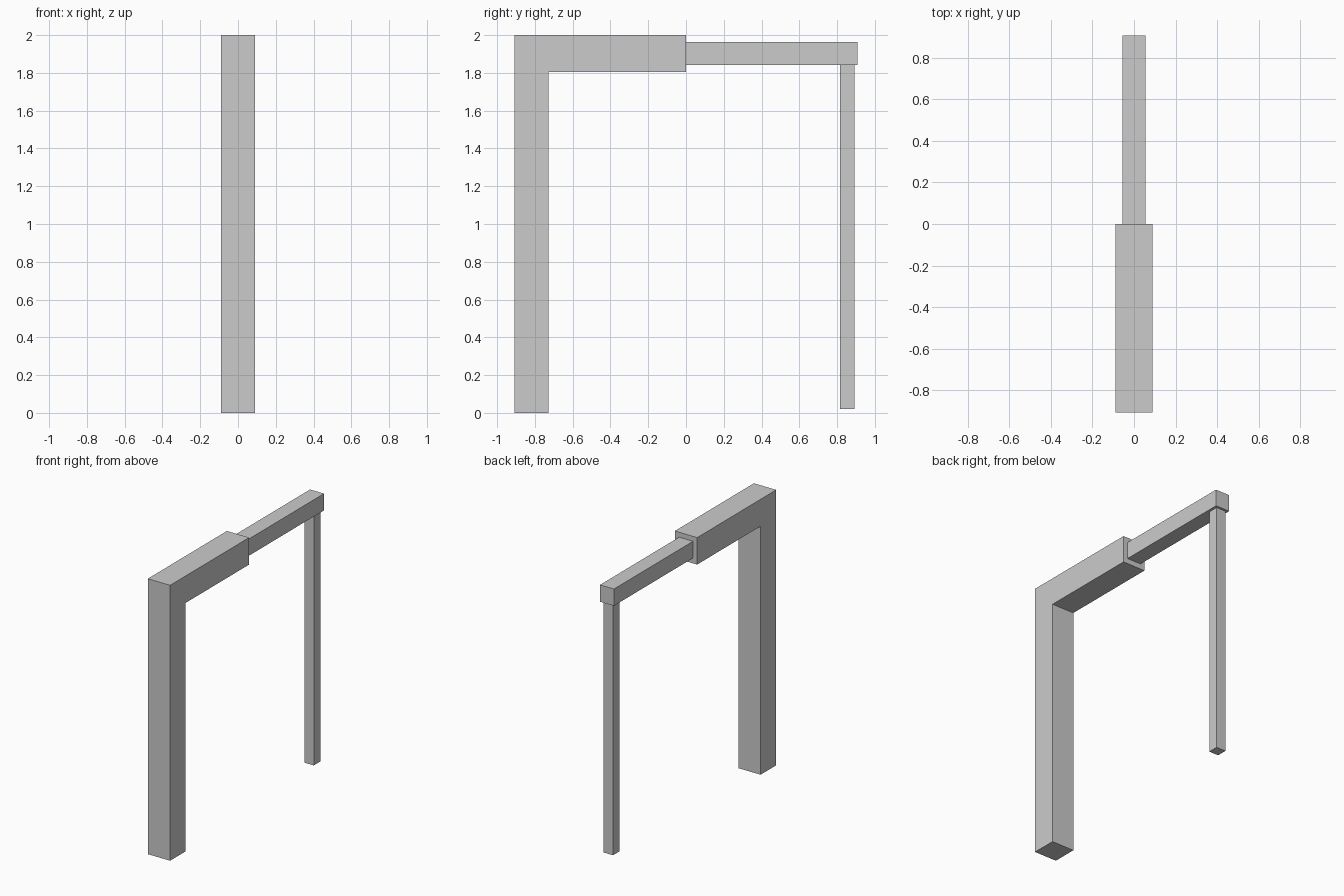
import bpy
import bmesh

cube = bpy.data.objects.get("Cube")
if cube:
    bpy.data.objects.remove(cube, do_unlink=True)

grey = bpy.data.materials.new("light_grey")
grey.use_nodes = True
colour = (0.6, 0.6, 0.6, 1)
grey.diffuse_color = colour
grey.node_tree.nodes["Principled BSDF"].inputs["Base Color"].default_value = colour


def extrude_profile(name, profile, width):
    """Extrude a (y, z) outline across x, centred on x = 0."""
    bm = bmesh.new()
    face = bm.faces.new([bm.verts.new((-width / 2, y, z)) for y, z in profile])
    grown = bmesh.ops.extrude_face_region(bm, geom=[face])
    verts = [v for v in grown["geom"] if isinstance(v, bmesh.types.BMVert)]
    bmesh.ops.translate(bm, verts=verts, vec=(width, 0, 0))
    bmesh.ops.recalc_face_normals(bm, faces=bm.faces)
    mesh = bpy.data.meshes.new(name)
    bm.to_mesh(mesh)
    bm.free()
    mesh.materials.append(grey)
    obj = bpy.data.objects.new(name, mesh)
    bpy.context.collection.objects.link(obj)
    return obj


def bar(name, y0, y1, z0, z1, width):
    return extrude_profile(name, [(y0, z0), (y1, z0), (y1, z1), (y0, z1)], width)


# Thick upright and its overhead arm, one bent piece
front, inner, arm_end = -0.907, -0.728, 0.0
top, underside = 2.0, 1.804
extrude_profile("thick_post_and_arm", [
    (front, 0), (inner, 0), (inner, underside),
    (arm_end, underside), (arm_end, top), (front, top)], 0.179)

# Thin arm continuing backwards, and the slim leg hanging from it
bar("thin_arm", arm_end, 0.907, 1.842, 1.964, 0.112)
bar("slim_leg", 0.816, 0.891, 0.02, 1.842, 0.075)
